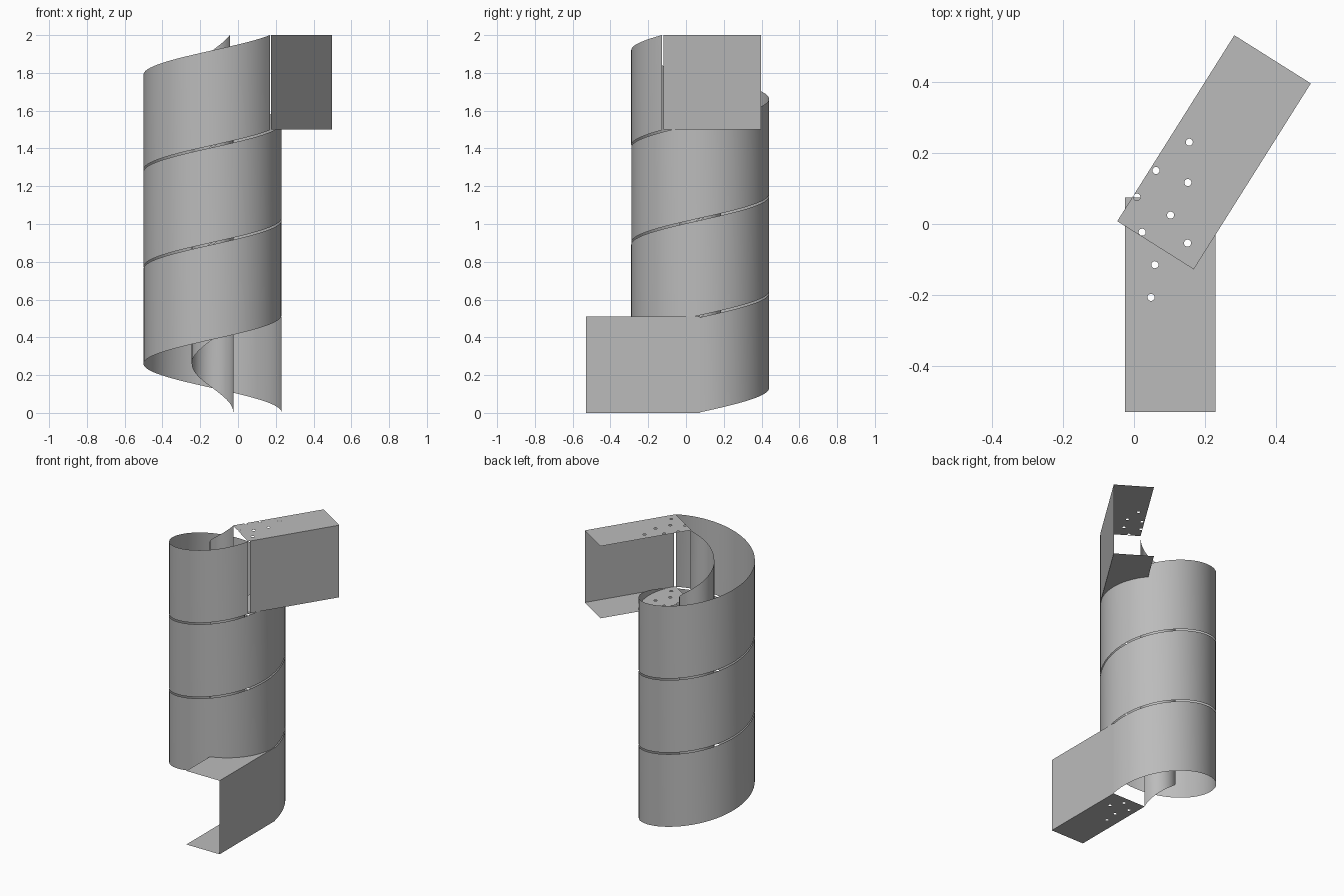
import bpy, bmesh, math
from mathutils import Vector

cube = bpy.data.objects.get("Cube")
if cube:
    bpy.data.objects.remove(cube)

CENTRE = Vector((-0.135, 0.075))
R_IN, R_OUT = 0.11, 0.365
HEIGHT, PITCH = 0.503, 0.514
START_Z = 0.003
END = math.radians(720 + 327.8)      # angle where the helix meets the upper chute
STEPS = 190
HOLE_R = 0.01

metal = bpy.data.materials.new("sheet_grey")
metal.use_nodes = True
GREY = (0.5, 0.5, 0.5, 1)
metal.diffuse_color = GREY
metal.node_tree.nodes["Principled BSDF"].inputs["Base Color"].default_value = GREY


def finish(bm, name, smooth=False):
    mesh = bpy.data.meshes.new(name)
    for f in bm.faces:
        f.smooth = smooth
    bm.to_mesh(mesh)
    bm.free()
    mesh.materials.append(metal)
    obj = bpy.data.objects.new(name, mesh)
    bpy.context.collection.objects.link(obj)
    return obj


def place(angle, radius, along=0.0):
    """Plan point at a radius, moved along the tangent."""
    c, s = math.cos(angle), math.sin(angle)
    return CENTRE + Vector((c, s)) * radius + Vector((-s, c)) * along


def helix_wall(name, radius, outward):
    bm = bmesh.new()
    last = None
    for i in range(STEPS + 1):
        a = (END - 0.028) * i / STEPS
        p = place(a, radius)
        z = START_Z + PITCH * a / math.tau
        pair = [bm.verts.new((p.x, p.y, z + h)) for h in (0, HEIGHT)]
        if last:
            loop = [last[0], pair[0], pair[1], last[1]]
            bm.faces.new(loop if outward else loop[::-1])
        last = pair
    finish(bm, name, True)


def plate(name, corners, z, holes, up):
    """Flat sheet with round holes."""
    bm = bmesh.new()
    outlines = [corners]
    for h in holes:
        outlines.append([Vector(h) + HOLE_R * Vector((math.cos(k * math.tau / 16),
                         math.sin(k * math.tau / 16))) for k in range(16)])
    edges = []
    for outline in outlines:
        vs = [bm.verts.new((p.x, p.y, z)) for p in outline]
        edges += [bm.edges.new((vs[i - 1], vs[i])) for i in range(len(vs))]
    bmesh.ops.triangle_fill(bm, use_beauty=True, use_dissolve=False,
                            edges=edges, normal=(0, 0, 1))
    for f in bm.faces:
        f.normal_update()
        if (f.normal.z > 0) != up:
            f.normal_flip()
    finish(bm, name)


def chute(name, angle, s0, s1, wall_s, z0, z1, holes):
    """Straight channel: floor, roof and outer wall, open on the inner side."""
    corners = [place(angle, R_IN, s0), place(angle, R_OUT, s0),
               place(angle, R_OUT, s1), place(angle, R_IN, s1)]
    plate(name + "_floor", corners, z0, holes, False)
    plate(name + "_roof", corners, z1, holes, True)
    bm = bmesh.new()
    a, b = place(angle, R_OUT, wall_s), place(angle, R_OUT, s1)
    if s1 < wall_s:
        a, b = b, a
    bm.faces.new([bm.verts.new((p.x, p.y, z)) for p, z in
                  ((a, z0), (b, z0), (b, z1), (a, z1))])
    finish(bm, name + "_outer_wall")


# Spiral walls
helix_wall("outer_spiral_wall", R_OUT, True)
helix_wall("inner_spiral_wall", R_IN, False)

# Drilled holes, some shared by both chutes
shared = [(0.103, 0.025), (0.023, -0.023), (0.151, -0.054)]
upper_only = [(0.156, 0.231), (0.062, 0.151), (0.152, 0.117), (0.008, 0.076)]
lower_only = [(0.059, -0.115), (0.048, -0.207)]

# Straight chutes
chute("lower_chute", 0.0, 0.0, -0.605, 0.0, 0.0, 0.51, shared + lower_only)
chute("upper_chute", END, -0.01, 0.61, 0.0, 1.5, 2.0, shared + upper_only)
